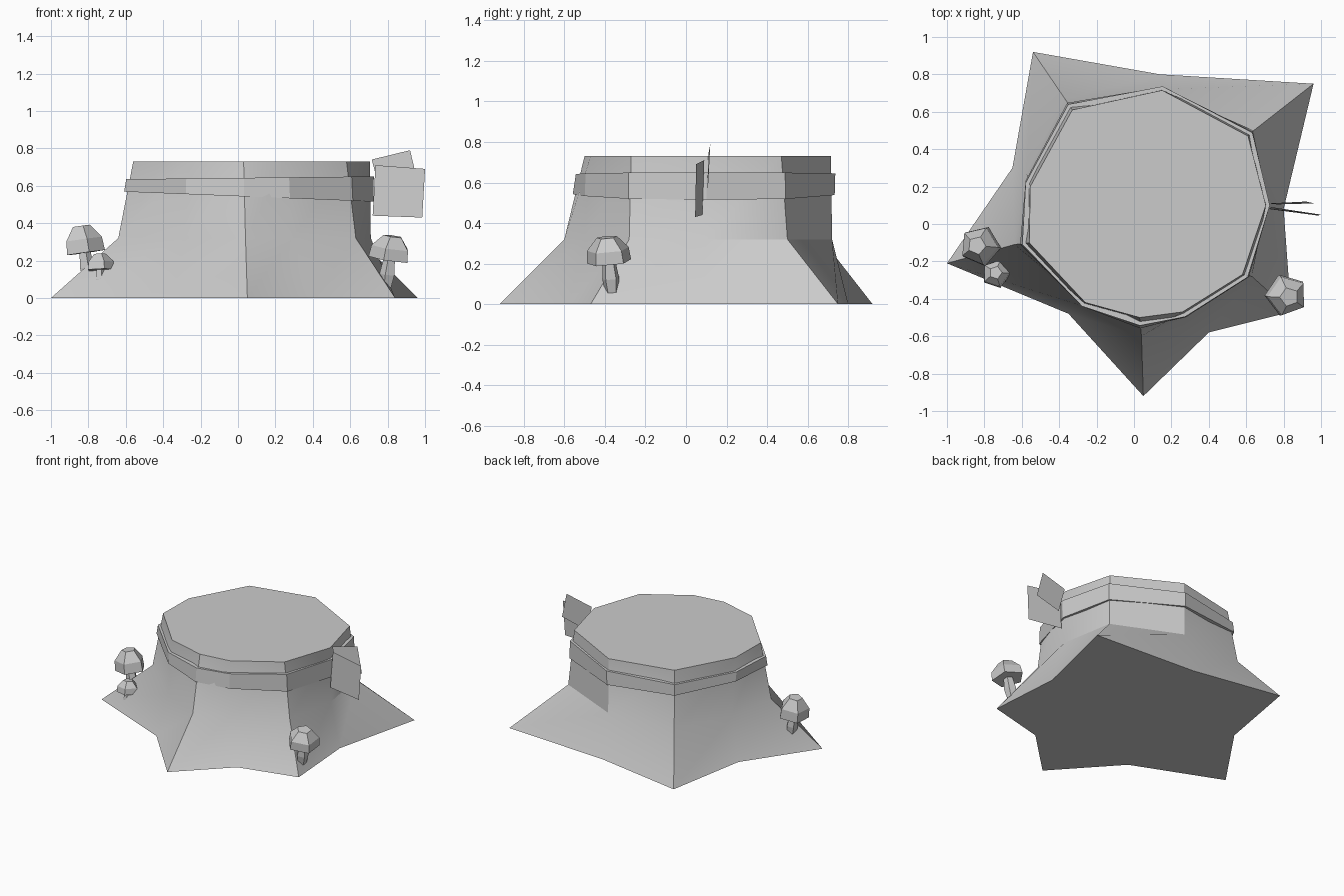
import bpy, math
from mathutils import Vector, Matrix

if "Cube" in bpy.data.objects:
    bpy.data.objects.remove(bpy.data.objects["Cube"])


def make_object(name, verts, faces, smooth=None):
    mesh = bpy.data.meshes.new(name)
    mesh.from_pydata(verts, [], faces)
    mesh.update()
    obj = bpy.data.objects.new(name, mesh)
    bpy.context.collection.objects.link(obj)
    if smooth:
        bpy.ops.object.select_all(action='DESELECT')
        obj.select_set(True)
        bpy.context.view_layer.objects.active = obj
        bpy.ops.object.shade_smooth_by_angle(angle=math.radians(smooth))
    return obj


def loft(name, rings, capped=True, closed=False, smooth=None):
    """Skin a stack of equal-sized rings; optionally cap the ends or join last to first."""
    n = len(rings[0])
    verts = [v for ring in rings for v in ring]
    faces = []
    count = len(rings)
    for k in range(count if closed else count - 1):
        a, b = k * n, (k + 1) % count * n
        for i in range(n):
            j = (i + 1) % n
            faces.append((a + i, a + j, b + j, b + i))
    if capped:
        faces.append(tuple(reversed(range(n))))
        faces.append(tuple(range((count - 1) * n, count * n)))
    return make_object(name, verts, faces, smooth)


# Stump outlines, counter-clockwise, root tips alternating with valleys
ground = [(0.05, -0.92), (0.40, -0.58), (0.84, -0.47), (0.80, 0.08), (0.96, 0.75),
          (0.14, 0.80), (-0.54, 0.92), (-0.65, 0.30), (-1.0, -0.21), (-0.35, -0.48)]
waist = [(0.04, -0.60), (0.29, -0.50), (0.63, -0.28), (0.71, 0.10), (0.64, 0.50),
         (0.15, 0.72), (-0.37, 0.67), (-0.575, 0.27), (-0.64, -0.11), (-0.285, -0.435)]
rim = [(0.03, -0.50), (0.26, -0.47), (0.58, -0.27), (0.705, 0.10), (0.61, 0.47),
       (0.15, 0.715), (-0.33, 0.61), (-0.555, 0.20), (-0.56, -0.10), (-0.26, -0.42)]


# Stump
def at(ring, z):
    return [(x, y, z) for x, y in ring]


loft("stump", [at(ground, 0), at(waist, 0.32), at(rim, 0.73)], smooth=30)

# Band around the stump, wider towards the knot on the right
center = Vector((0.07, 0.10))


def band_ring(z_left, z_right, t, grow):
    ring = []
    for w, r in zip(waist, rim):
        p = Vector(w).lerp(Vector(r), t)
        p += (p - center).normalized() * grow
        f = (p.x + 0.6) / 1.33
        ring.append((p.x, p.y, z_left + (z_right - z_left) * f))
    return ring


loft("band", [band_ring(0.568, 0.515, 0.58, -0.03), band_ring(0.568, 0.515, 0.58, 0.016),
              band_ring(0.635, 0.65, 0.77, 0.02), band_ring(0.635, 0.65, 0.77, -0.03)],
     capped=False, closed=True)

# Loose band ends
make_object("band_end_lower", [(0.72, 0.08, 0.44), (0.985, 0.045, 0.43),
                               (1.0, 0.05, 0.69), (0.735, 0.09, 0.71)], [(0, 1, 2, 3)])
make_object("band_end_upper", [(0.765, 0.105, 0.55), (0.965, 0.11, 0.60),
                               (0.92, 0.12, 0.79), (0.715, 0.11, 0.74)], [(0, 1, 2, 3)])


# Mushrooms: five-sided cap and stem along a tilted axis
def mushroom(name, foot, crown, r, cap_height, turn):
    foot, crown = Vector(foot), Vector(crown)
    axis = crown - foot
    length = axis.length
    frame = Matrix.Translation(foot) @ axis.to_track_quat('Z', 'Y').to_matrix().to_4x4()

    def ring(radius, h):
        return [frame @ Vector((radius * math.cos(turn + i * math.tau / 5),
                                radius * math.sin(turn + i * math.tau / 5), h))
                for i in range(5)]
    base = length - cap_height
    loft(name + "_stem", [ring(r * 0.3, 0), ring(r * 0.38, base * 0.45), ring(r * 0.28, base + 0.01)])
    loft(name + "_cap", [ring(r, base), ring(r * 0.94, base + cap_height * 0.5),
                         ring(r * 0.45, length)])


mushroom("large_mushroom", (-0.80, -0.12, 0.10), (-0.84, -0.115, 0.385), 0.11, 0.145, 0.35)
mushroom("small_mushroom", (-0.735, -0.275, 0.06), (-0.74, -0.26, 0.235), 0.078, 0.085, 0.3)
mushroom("right_mushroom", (0.79, -0.365, 0.06), (0.83, -0.39, 0.33), 0.115, 0.125, 0.9)
